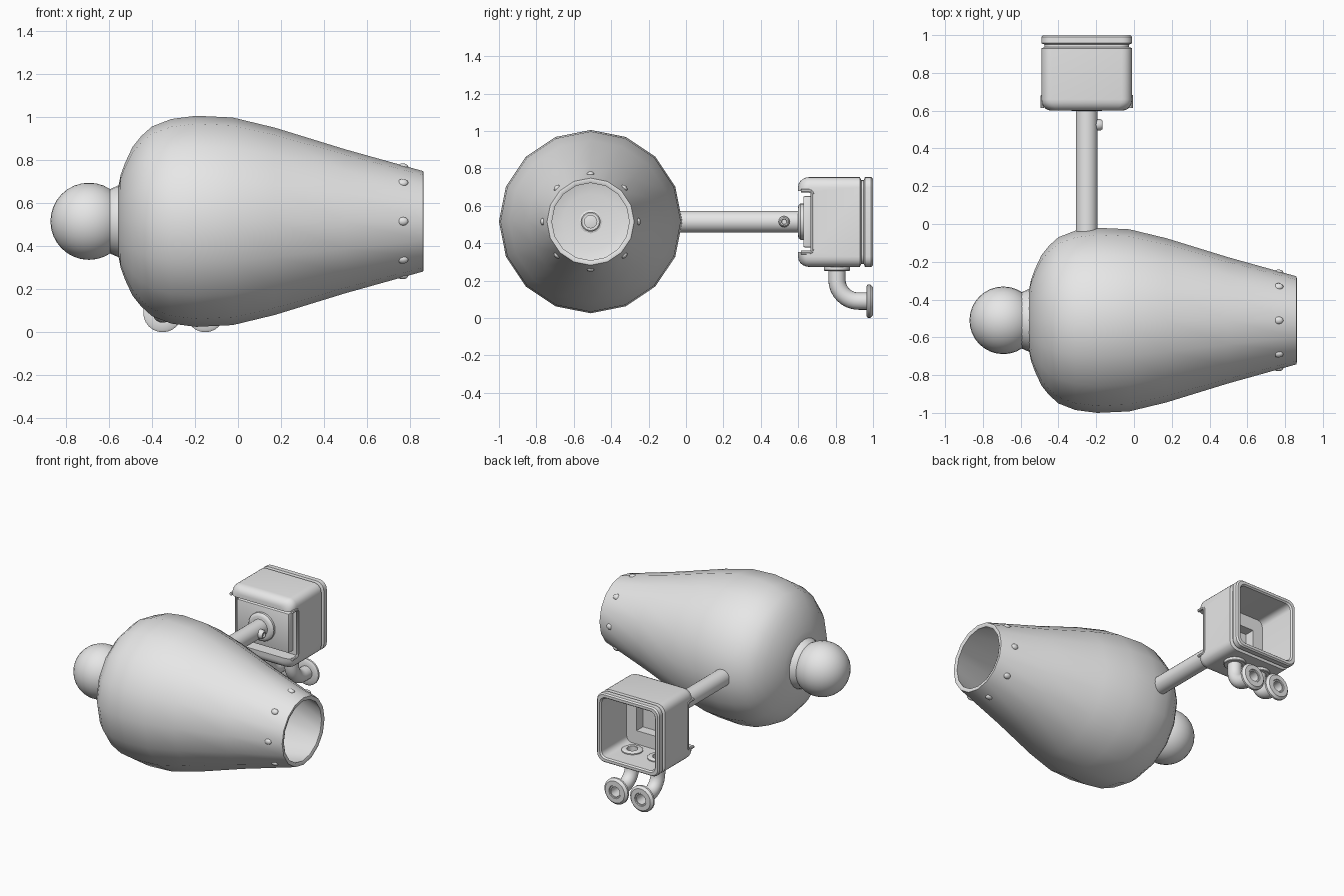
import bpy, bmesh, math
from mathutils import Vector

if "Cube" in bpy.data.objects:
    bpy.data.objects.remove(bpy.data.objects["Cube"])

grey = bpy.data.materials.new("plain grey")
grey.diffuse_color = (0.8, 0.8, 0.8, 1)
grey.use_nodes = True
grey.node_tree.nodes["Principled BSDF"].inputs["Base Color"].default_value = grey.diffuse_color
AXES = {"X": ((1, 0, 0), (0, 1, 0), (0, 0, 1)),
        "Y": ((0, 1, 0), (0, 0, 1), (1, 0, 0)),
        "Z": ((0, 0, 1), (1, 0, 0), (0, 1, 0))}


def finish(name, bm, angle=40):
    bmesh.ops.recalc_face_normals(bm, faces=bm.faces)
    me = bpy.data.meshes.new(name)
    bm.to_mesh(me)
    bm.free()
    ob = bpy.data.objects.new(name, me)
    bpy.context.collection.objects.link(ob)
    me.materials.append(grey)
    smooth(ob, angle)
    return ob


def smooth(ob, angle=40):
    bpy.ops.object.select_all(action="DESELECT")
    ob.select_set(True)
    bpy.context.view_layer.objects.active = ob
    bpy.ops.object.shade_smooth_by_angle(angle=math.radians(angle))


def loft(name, rings, closed=False):
    """Skin a list of equal rings; cap the ends or join last to first."""
    bm = bmesh.new()
    vs = [[bm.verts.new(p) for p in r] for r in rings]
    n = len(rings[0])
    pairs = list(zip(vs, vs[1:])) + ([(vs[-1], vs[0])] if closed else [])
    for a, b in pairs:
        for i in range(n):
            j = (i + 1) % n
            bm.faces.new((a[i], a[j], b[j], b[i]))
    if not closed:
        bm.faces.new(vs[0])
        bm.faces.new(vs[-1])
    return finish(name, bm)


def circle(c, u, v, r, n):
    return [Vector(c) + r * (math.cos(t) * Vector(u) + math.sin(t) * Vector(v))
            for t in (2 * math.pi * i / n for i in range(n))]


def lathe(name, origin, axis, profile, n=24, closed=False):
    """Revolve (height, radius) points about an axis through origin."""
    d, u, v = (Vector(a) for a in AXES[axis])
    return loft(name, [circle(Vector(origin) + d * h, u, v, r, n) for h, r in profile], closed)


def ball(name, loc, scale, rot=0, seg=16):
    bpy.ops.mesh.primitive_uv_sphere_add(segments=seg, ring_count=seg // 2, radius=1,
                                         location=loc, rotation=(rot, 0, 0))
    ob = bpy.context.object
    ob.name = name
    ob.scale = scale
    ob.data.materials.append(grey)
    smooth(ob, 60)
    return ob


def block(name, lo, hi, bevel=0):
    bm = bmesh.new()
    bmesh.ops.create_cube(bm, size=1)
    for v in bm.verts:
        v.co = [lo[i] if v.co[i] < 0 else hi[i] for i in range(3)]
    if bevel:
        bmesh.ops.bevel(bm, geom=bm.edges[:], offset=bevel, segments=2, profile=0.5, affect="EDGES")
    return finish(name, bm)


def cut(ob, cutter):
    m = ob.modifiers.new("cut", "BOOLEAN")
    m.operation, m.object, m.solver = "DIFFERENCE", cutter, "EXACT"
    bpy.context.view_layer.objects.active = ob
    bpy.ops.object.modifier_apply(modifier="cut")


# --- hollow barrel-shaped body along x
BY, BZ = -0.51, 0.515
axis0 = (0, BY, BZ)
outer = [(-.555, .165), (-.545, .215), (-.525, .27), (-.49, .345), (-.45, .395), (-.4, .44),
         (-.31, .475), (-.195, .49), (-.025, .482), (.17, .435), (.495, .335), (.86, .233)]
inner = [(.862, .222), (.855, .207), (.49, .305), (.17, .405), (-.03, .45), (-.2, .458),
         (-.31, .445), (-.39, .41), (-.47, .325), (-.51, .23), (-.525, .15)]
lathe("body", axis0, "X", outer + inner, 16)
lathe("end_collar", axis0, "X", [(-.63, .12), (-.6, .147), (-.552, .168), (-.535, .168)], 24)
ball("end_ball", (-.692, BY, BZ), (.179,) * 3, seg=32)
lathe("inner_boss", axis0, "X", [(-.53, .053), (-.495, .053), (-.49, .047), (-.49, .033), (-.53, .033)],
      closed=True)

# rivets around the open mouth
for k in range(8):
    a = k * math.pi / 4
    ball(f"rivet_{k}", (.765, BY + .253 * math.cos(a), BZ + .253 * math.sin(a)),
         (.026, .016, .02), a, 12)

# --- arm, flange and screw
AX = -.25
lathe("arm", (AX, 0, BZ), "Y", [(-.04, .058), (.645, .058), (.645, .04), (-.04, .04)], closed=True)
lathe("arm_flange", (AX, 0, BZ), "Y", [(.598, .075), (.602, .088), (.612, .097), (.64, .097)])
lathe("arm_screw", (AX, .525, BZ), "X",
      [(.045, .03), (.072, .03), (.084, .022), (.084, .015), (.074, .013)], 16)


# --- hollow rounded housing, open at the back
def rounded(y, inset, r):
    h, pts = .24 - inset, []
    for q in range(4):
        sx, sz = ((1, 1), (-1, 1), (-1, -1), (1, -1))[q]
        for i in range(6):
            t = math.pi / 2 * (q + i / 5)
            pts.append(Vector((AX + sx * (h - r) + r * math.cos(t), y,
                               BZ - .002 + sz * (h - r) + r * math.sin(t))))
    return pts


front = [(.60 + .06 * (1 - math.sin(t)), .05 * (1 - math.cos(t)), .055)
         for t in (math.pi / 2 * (1 - i / 5) for i in range(6))]
rest = [(.93, 0, .055), (.937, .016, .05), (.95, .016, .05), (.957, 0, .055), (.99, 0, .055),
        (1.0, .008, .05), (1.0, .026, .045), (.99, .034, .04), (.715, .034, .04)]
housing = loft("housing", [rounded(*p) for p in front + rest])
panel = block("front_panel", (AX - .2, .627, .378), (AX + .2, .685, .652), .008)

PIPES = (-.35, -.152)
PY = .807
slot = block("slot_cutter", (AX - .4, .5, .352), (AX + .4, .68, .678))
pocket = block("pocket_cutter", (AX - .13, .645, .40), (AX + .13, .76, .63))
holes = [lathe("hole_cutter", (x, PY, 0), "Z", [(.24, .036), (.34, .036)]) for x in PIPES]
for c in [slot, pocket] + holes:
    cut(housing, c)
cut(panel, pocket)
for c in [slot, pocket] + holes:
    bpy.data.objects.remove(c)
smooth(housing, 35)
smooth(panel, 35)

# piping around both ends of the slot
path = [(.615, .68), (.66, .68), (.671, .675), (.676, .664),
        (.676, .366), (.671, .355), (.66, .35), (.615, .35)]
for side, x in (("left", AX - .236), ("right", AX + .236)):
    rings = []
    for i, (y, z) in enumerate(path):
        a, b = path[max(i - 1, 0)], path[min(i + 1, len(path) - 1)]
        d = Vector((0, b[0] - a[0], b[1] - a[1])).normalized()
        rings.append(circle((x, y, z), (1, 0, 0), d.cross(Vector((1, 0, 0))), .01, 8))
    loft(f"slot_trim_{side}", rings)

# --- two hollow elbow pipes under the housing
FZ, R = .09, .115
for k, x in enumerate(PIPES):
    centre = [((x, PY, .318), 0), ((x, PY, FZ + R), 0)]
    for i in range(1, 9):
        t = math.pi / 2 * i / 8
        centre.append(((x, PY + R * (1 - math.cos(t)), FZ + R * (1 - math.sin(t))), t))
    centre.append(((x, .995, FZ), math.pi / 2))

    def ring(c, t, r):
        return circle(c, (1, 0, 0), (0, math.cos(t), math.sin(t)), r, 20)
    loft(f"pipe_{k}", [ring(c, t, .046) for c, t in centre] +
         [ring(c, t, .034) for c, t in reversed(centre)], True)
    lathe(f"pipe_collar_{k}", (x, PY, 0), "Z",
          [(.252, .066), (.256, .07), (.28, .07), (.28, .045), (.252, .045)], closed=True)
    lathe(f"pipe_inner_ring_{k}", (x, PY, 0), "Z",
          [(.30, .068), (.314, .068), (.32, .06), (.32, .036), (.30, .036)], closed=True)
    lathe(f"pipe_flange_{k}", (x, 0, FZ), "Y",
          [(.965, .045), (.965, .08), (.972, .09), (.985, .09), (1.0, .075), (1.0, .045),
           (.985, .036), (.965, .036)], closed=True)
